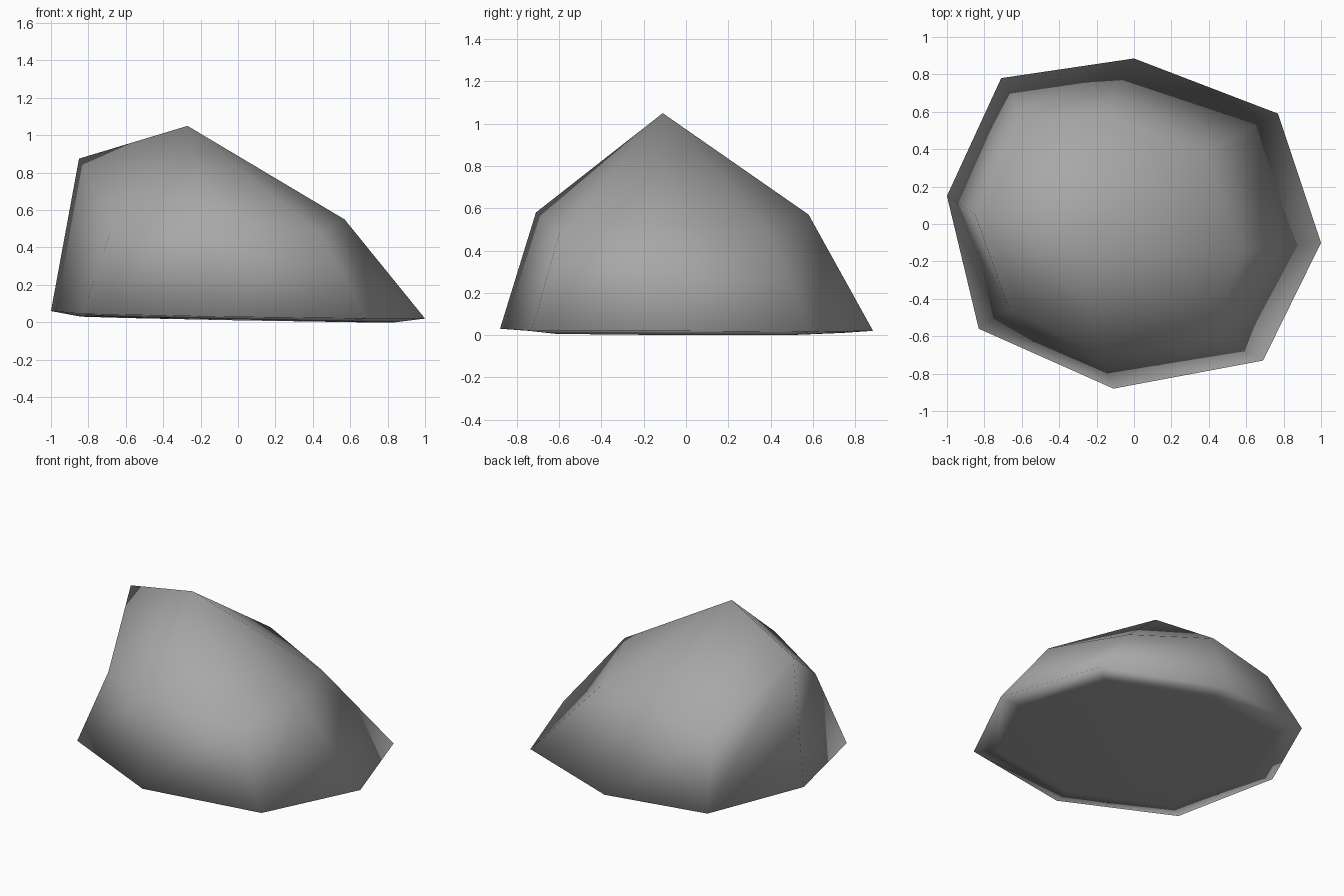
import bpy
import bmesh
from mathutils import Vector

cube = bpy.data.objects.get("Cube")
if cube:
    bpy.data.objects.remove(cube, do_unlink=True)


def make_material(name, colour):
    mat = bpy.data.materials.new(name)
    mat.use_nodes = True
    mat.diffuse_color = colour
    mat.node_tree.nodes["Principled BSDF"].inputs["Base Color"].default_value = colour
    return mat


# Widest outline near the ground, counter-clockwise from the left side
rim = [(1, -.1, .02), (.77, .59, .015), (0, .885, .02), (-.71, .78, .04),
       (-1, .15, .06), (-.83, -.56, .045), (-.11, -.88, .03), (.69, -.73, .02)]

# Irregular shoulder above it, one point for each rim point
shoulder = [(.57, -.15, .55), (.37, .39, .485), (-.16, .58, .57), (-.6, .58, .46),
            (-.85, .05, .875), (-.67, -.45, .52), (-.18, -.71, .58), (.43, -.6, .48)]
peak = (-.27, -.11, 1.05)


def underside(p):
    """Pull a rim point inward and down onto the slightly tilted base."""
    x, y = p[0] * .84, p[1] * .84
    return Vector((x, y, max(0, .014 - .02 * x - .005 * y)))


def build_rock():
    bm = bmesh.new()
    bottom_ring = [bm.verts.new(underside(p)) for p in rim]
    rim_ring = [bm.verts.new(p) for p in rim]
    shoulder_ring = [bm.verts.new(p) for p in shoulder]
    tip = bm.verts.new(peak)
    count = len(rim)

    # Facets between neighbouring rings, then the cap and base
    for lower, upper in ((bottom_ring, rim_ring), (rim_ring, shoulder_ring)):
        for i in range(count):
            j = (i + 1) % count
            bm.faces.new((lower[i], lower[j], upper[j]))
            bm.faces.new((lower[i], upper[j], upper[i]))
    for i in range(count):
        bm.faces.new((shoulder_ring[i], shoulder_ring[(i + 1) % count], tip))
    bm.faces.new(bottom_ring[::-1])

    bmesh.ops.recalc_face_normals(bm, faces=bm.faces[:])
    for face in bm.faces:
        face.smooth = True
    mesh = bpy.data.meshes.new("rock")
    bm.to_mesh(mesh)
    bm.free()
    return mesh


rock = bpy.data.objects.new("rock", build_rock())
bpy.context.collection.objects.link(rock)
rock.data.materials.append(make_material("stone grey", (.39, .39, .39, 1)))
